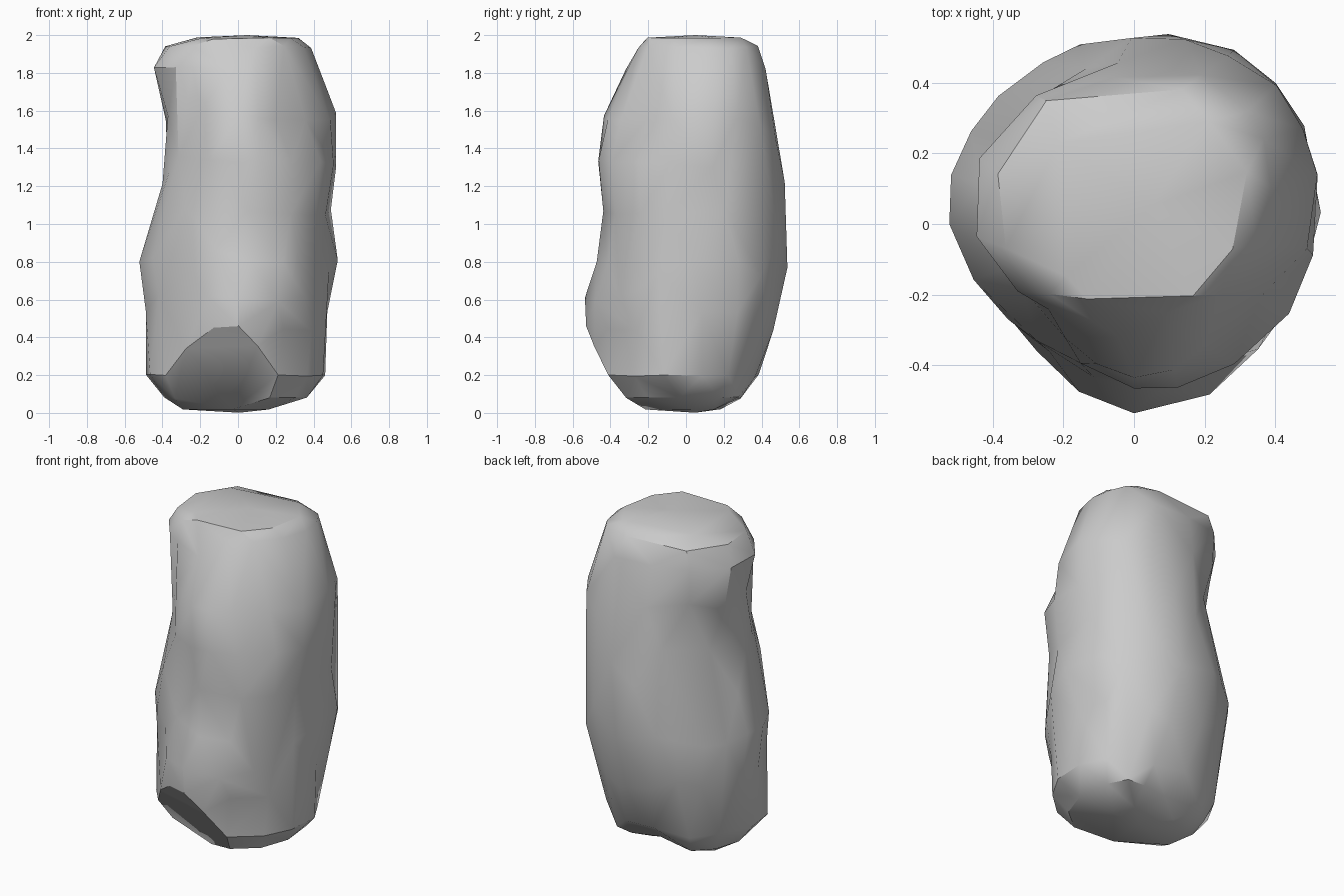
import bpy, bmesh, math, random
from mathutils import Vector

if "Cube" in bpy.data.objects:
    bpy.data.objects.remove(bpy.data.objects["Cube"])

random.seed(4)
N = 24  # columns around the boulder

# height, then radius towards E, NE, N, NW, W, SW, S, SE
LEVELS = [
    (0.02, .15, .20, .10, .25, .30, .22, .20, .15),
    (0.08, .36, .38, .24, .38, .38, .36, .36, .36),
    (0.20, .47, .43, .38, .43, .49, .43, .47, .45),
    (0.42, .47, .49, .46, .47, .49, .44, .52, .46),
    (0.60, .48, .53, .50, .50, .49, .43, .53, .49),
    (0.80, .515, .56, .525, .52, .52, .43, .47, .48),
    (1.05, .48, .56, .53, .46, .44, .43, .43, .47),
    (1.32, .515, .56, .50, .39, .38, .37, .46, .49),
    (1.57, .50, .55, .46, .44, .38, .36, .43, .39),
    (1.83, .41, .48, .41, .46, .45, .34, .31, .33),
    (1.94, .36, .44, .37, .42, .38, .30, .24, .30),
    (1.985, .30, .36, .27, .30, .22, .24, .20, .26),
]


def radius(row, t):
    """Smooth closed interpolation of the eight radii (t in 0..8)."""
    i, f = int(t), t - int(t)
    a, b, c, d = (row[(i + k) % 8] for k in (-1, 0, 1, 2))
    return b + 0.5 * f * (c - a + f * (2*a - 5*b + 4*c - d + f * (3*(b - c) + d - a)))


# Boulder body: irregular stacked rings
bm = bmesh.new()
rings = []
for z, *row in LEVELS:
    ring = []
    for k in range(N):
        a = 2 * math.pi * k / N
        r = radius(row, 8 * k / N) * random.uniform(0.99, 1.02)
        dz = random.uniform(-.025, .025) if 0.3 < z < 1.7 else 0
        ring.append(bm.verts.new((r * math.cos(a), r * math.sin(a), z + dz)))
    rings.append(ring)
for lo, hi in zip(rings, rings[1:]):
    for k in range(N):
        j = (k + 1) % N
        bm.faces.new((lo[k], lo[j], hi[j], hi[k]))

# Bottom and top caps
bottom = bm.verts.new((0, 0, 0))
top = bm.verts.new((0.05, 0.05, 2.0))
for k in range(N):
    j = (k + 1) % N
    bm.faces.new((rings[0][j], rings[0][k], bottom))
    bm.faces.new((rings[-1][k], rings[-1][j], top))

# Chipped flat at the lower front
cut = bmesh.ops.bisect_plane(
    bm, geom=bm.verts[:] + bm.edges[:] + bm.faces[:], dist=1e-4,
    plane_co=Vector((0, -.50, .42)), plane_no=Vector((-.25, -.8, -.55)).normalized(),
    clear_outer=True)
bmesh.ops.holes_fill(bm, edges=[e for e in bm.edges if e.is_boundary], sides=0)
bmesh.ops.recalc_face_normals(bm, faces=bm.faces[:])
bmesh.ops.triangulate(bm, faces=bm.faces[:])

mesh = bpy.data.meshes.new("boulder")
bm.to_mesh(mesh)
bm.free()
boulder = bpy.data.objects.new("boulder", mesh)
bpy.context.collection.objects.link(boulder)

# Reduce to broad irregular facets, with the sharp ridges kept
bpy.context.view_layer.objects.active = boulder
boulder.select_set(True)
dec = boulder.modifiers.new("facets", 'DECIMATE')
dec.ratio = 0.45
bpy.ops.object.modifier_apply(modifier=dec.name)
bpy.ops.object.shade_smooth_by_angle(angle=math.radians(32))
